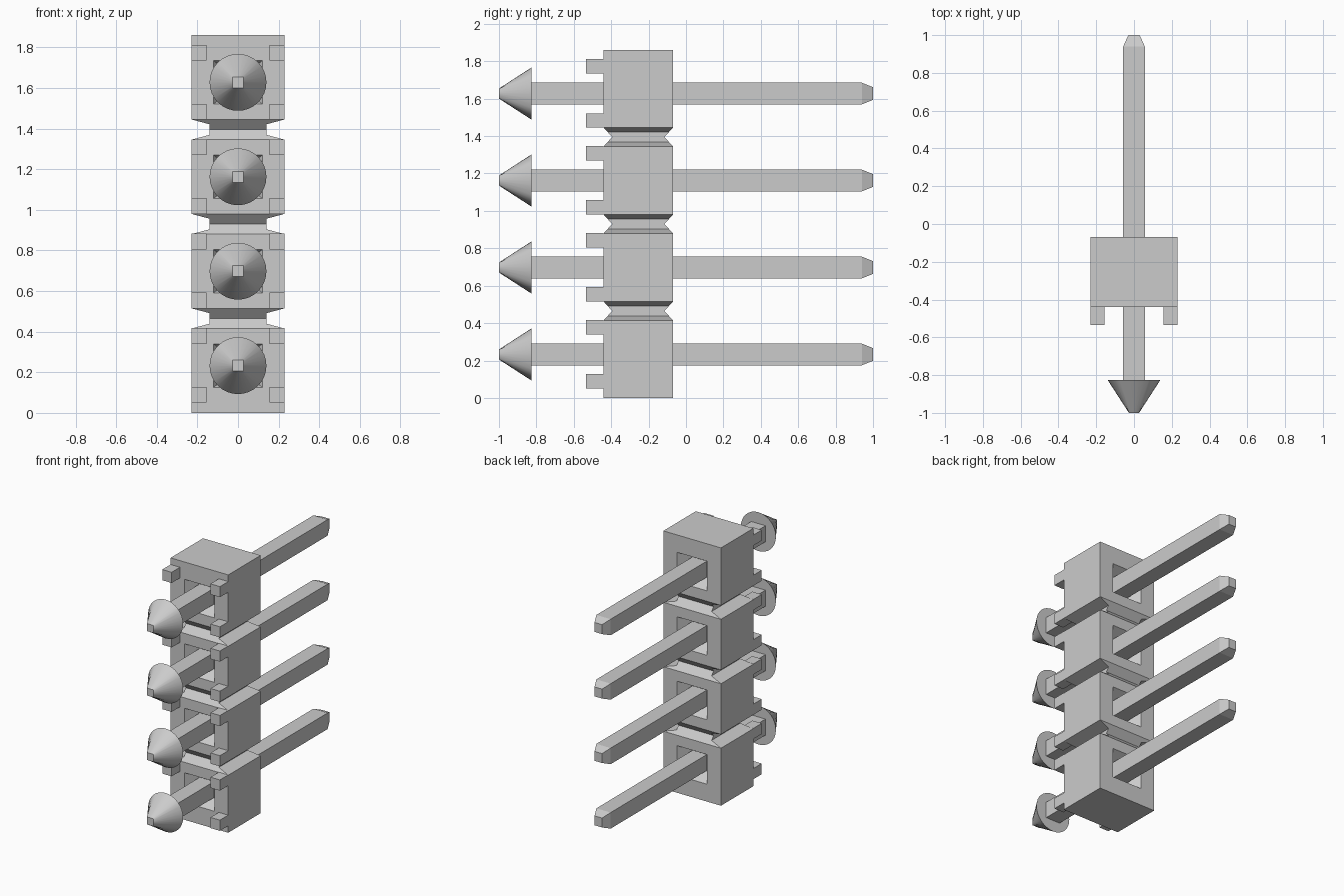
import bpy, bmesh, math

cube = bpy.data.objects.get("Cube")
if cube:
    bpy.data.objects.remove(cube, do_unlink=True)

PITCH = 0.465
COUNT = 4
HALF_X, FRONT, BACK = 0.23, -0.44, -0.07
HEIGHT = PITCH * COUNT
pin_heights = [PITCH * (i + 0.5) for i in range(COUNT)]
gap_heights = [PITCH * i for i in range(1, COUNT)]

grey = bpy.data.materials.new("light grey")
grey.use_nodes = True
grey.diffuse_color = (0.6, 0.6, 0.6, 1)
grey.node_tree.nodes["Principled BSDF"].inputs["Base Color"].default_value = (0.6, 0.6, 0.6, 1)


def loft(bm, rings):
    """Join matching rings of points and cap both ends."""
    loops = [[bm.verts.new(p) for p in ring] for ring in rings]
    n = len(loops[0])
    for a, b in zip(loops, loops[1:]):
        for i in range(n):
            j = (i + 1) % n
            bm.faces.new((a[i], a[j], b[j], b[i]))
    bm.faces.new(loops[0][::-1])
    bm.faces.new(loops[-1])


def rect(y, hx, hz, z, x=0):
    """Rectangle facing along y."""
    return [(x + sx * hx, y, z + sz * hz)
            for sx, sz in ((-1, -1), (1, -1), (1, 1), (-1, 1))]


def finish(name, bm):
    bmesh.ops.recalc_face_normals(bm, faces=bm.faces)
    mesh = bpy.data.meshes.new(name)
    bm.to_mesh(mesh)
    bm.free()
    mesh.materials.append(grey)
    obj = bpy.data.objects.new(name, mesh)
    bpy.context.collection.objects.link(obj)
    return obj


# Housing block
bm = bmesh.new()
loft(bm, [rect(y, HALF_X, HEIGHT / 2, HEIGHT / 2) for y in (FRONT, BACK)])
housing = finish("housing", bm)

# Flat-bottomed grooves on the left and right sides
side_cut = bmesh.new()
for z in gap_heights:
    for s in (-1, 1):
        profile = [(s * 0.14, z - 0.026), (s * 0.32, z - 0.074),
                   (s * 0.32, z + 0.074), (s * 0.14, z + 0.026)]
        loft(side_cut, [[(x, y, h) for x, h in profile] for y in (-0.6, 0.1)])

# V grooves across the front and back
face_cut = bmesh.new()
for z in gap_heights:
    for face, s in ((FRONT, -1), (BACK, 1)):
        profile = [(face - s * 0.045, z), (face + s * 0.045, z - 0.1),
                   (face + s * 0.045, z + 0.1)]
        loft(face_cut, [[(x, y, h) for y, h in profile] for x in (-0.4, 0.4)])

# Tapered sockets around each pin
socket_cut = bmesh.new()
for z in pin_heights:
    for face, s in ((FRONT, -1), (BACK, 1)):
        loft(socket_cut, [rect(face - s * 0.085, 0.062, 0.06, z),
                          rect(face, 0.12, 0.107, z),
                          rect(face + s * 0.05, 0.12, 0.107, z)])

cutters = []
for name, cut in (("side_groove_cutter", side_cut), ("face_groove_cutter", face_cut),
                  ("socket_cutter", socket_cut)):
    cutter = finish(name, cut)
    cutter.hide_render = True
    mod = housing.modifiers.new(name, 'BOOLEAN')
    mod.operation = 'DIFFERENCE'
    mod.solver = 'EXACT'
    mod.object = cutter
    cutters.append(cutter)

# Bake the cuts and drop the cutters
graph = bpy.context.evaluated_depsgraph_get()
carved = bpy.data.meshes.new_from_object(housing.evaluated_get(graph))
housing.modifiers.clear()
housing.data = carved
for cutter in cutters:
    bpy.data.objects.remove(cutter, do_unlink=True)

# Corner standoffs on the front
bm = bmesh.new()
for z in pin_heights:
    for sx in (-1, 1):
        for dz in (-0.144, 0.146):
            loft(bm, [rect(y, 0.0375, 0.0385, z + dz, sx * 0.1925)
                      for y in (-0.535, FRONT)])
finish("standoffs", bm)

SEGMENTS = 32
for number, z in enumerate(pin_heights, 1):
    # Square pin with a chamfered back end
    bm = bmesh.new()
    loft(bm, [rect(-0.83, 0.057, 0.058, z), rect(0.94, 0.057, 0.058, z),
              rect(1.0, 0.03, 0.034, z)])
    finish(f"pin_{number}", bm)

    # Pointed head blending from a round base to a square tip
    base, tip = [], []
    for i in range(SEGMENTS):
        a = 2 * math.pi * i / SEGMENTS
        c, s = math.cos(a), math.sin(a)
        k = 0.027 / max(abs(c), abs(s))
        base.append((0.14 * c, -0.825, z + 0.14 * s))
        tip.append((k * c, -1.0, z + k * s))
    bm = bmesh.new()
    loft(bm, [base, tip])
    head = finish(f"pin_head_{number}", bm)
    bpy.ops.object.select_all(action='DESELECT')
    head.select_set(True)
    bpy.context.view_layer.objects.active = head
    bpy.ops.object.shade_smooth_by_angle(angle=math.radians(30))
